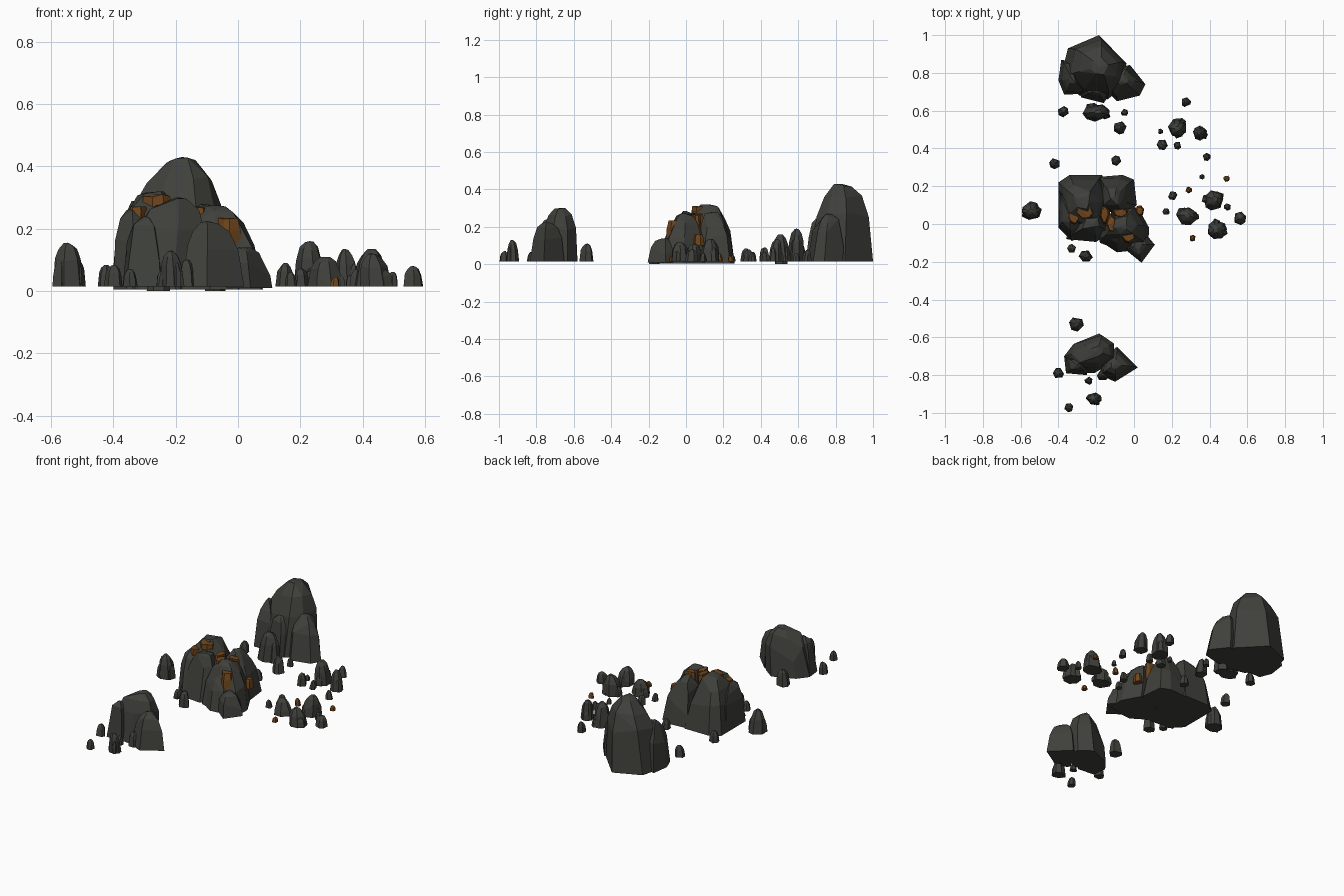
import bpy, bmesh, math, random
from mathutils import Vector

if "Cube" in bpy.data.objects:
    bpy.data.objects.remove(bpy.data.objects["Cube"])

random.seed(7)


def material(name, rgb):
    m = bpy.data.materials.new(name)
    m.diffuse_color = (*rgb, 1)
    m.use_nodes = True
    m.node_tree.nodes["Principled BSDF"].inputs["Base Color"].default_value = m.diffuse_color
    return m


STONE = material("dark_stone", (0.05, 0.052, 0.044))
EMBER = material("ember_stone", (0.16, 0.06, 0.012))
PROFILE = [(0, 1), (.3, .97), (.6, .86), (.84, .62), (1, .28)]


def rock(name, outline, peak, h, z0=.015, profile=PROFILE, jitter=.04, mat=STONE):
    """Faceted boulder: the footprint shrinks in rings towards its peak."""
    pts = [Vector(p) for p in outline]
    c = sum(pts, Vector((0, 0))) / len(pts)
    bm = bmesh.new()
    for t, s in profile:
        mid = c.lerp(Vector(peak), t)
        for p in pts:
            k = s * (1 if t == 0 else 1 - jitter + random.uniform(-1, 1) * jitter)
            q = mid + (p - c) * k
            dz = random.uniform(-.05, .05) if 0 < t < 1 else 0
            if t == 1:
                dz = -random.uniform(0, .05)
            bm.verts.new((q.x, q.y, z0 + (h - z0) * (t + dz)))
    bm.verts.new((peak[0], peak[1], h))
    r = bmesh.ops.convex_hull(bm, input=bm.verts)
    junk = [g for g in r["geom_interior"] if isinstance(g, bmesh.types.BMVert)]
    bmesh.ops.delete(bm, geom=junk, context='VERTS')
    bmesh.ops.dissolve_limit(bm, angle_limit=math.radians(9), verts=bm.verts, edges=bm.edges)
    bmesh.ops.recalc_face_normals(bm, faces=bm.faces)
    me = bpy.data.meshes.new(name)
    bm.to_mesh(me)
    bm.free()
    me.materials.append(mat)
    ob = bpy.data.objects.new(name, me)
    bpy.context.collection.objects.link(ob)
    return ob


def ring(x, y, rx, ry, n):
    a0 = random.uniform(0, 6.28)
    out = []
    for i in range(n):
        a = a0 + (i + random.uniform(-.25, .25)) * 2 * math.pi / n
        out.append((x + rx * math.cos(a), y + ry * math.sin(a)))
    return out


def stone(name, x, y, r, h=None, ry=None, z0=.015, mat=STONE):
    """Loose stone: a main block, with lower chunks on its side when large."""
    h, ry = h or r * 2.3 + .015, ry or r
    big = r > .04
    k = .88 if big else 1
    rock(name, ring(x, y, r * k, ry * k, 7 if big else 6),
         (x + random.uniform(-.15, .15) * r, y + random.uniform(-.15, .15) * ry), h, z0, mat=mat)
    if big:
        a = random.uniform(0, 6.28)
        for i in range(2):
            b = a + i * 2.4
            cx, cy = x + .52 * r * math.cos(b), y + .52 * ry * math.sin(b)
            rock(name + "_chunk", ring(cx, cy, r * .5, ry * .5, 5),
                 (cx, cy), h * random.uniform(.5, .75), z0, mat=mat)


# Back outcrop
rock("back_tall_rock", [(-.185, 1), (-.35, .93), (-.39, .77), (-.29, .68), (-.14, .66),
                        (-.06, .72), (-.04, .85)], (-.18, .83), .43)
rock("back_side_rock", [(.06, .74), (.03, .68), (-.09, .65), (-.15, .71), (-.1, .82), (-.02, .84)],
     (-.06, .76), .27)
rock("back_left_slab", [(-.4, .76), (-.385, .87), (-.3, .85), (-.25, .69), (-.37, .685)],
     (-.33, .77), .29)
rock("back_front_slab", [(-.28, .67), (-.16, .64), (-.12, .7), (-.2, .76), (-.29, .73)],
     (-.2, .71), .25)

# Front outcrop
rock("front_tall_rock", [(-.185, -.58), (-.32, -.635), (-.37, -.70), (-.36, -.78), (-.21, -.79),
                         (-.105, -.725), (-.11, -.635)], (-.2, -.675), .30)
rock("front_side_rock", [(-.09, -.65), (.02, -.76), (-.1, -.835), (-.18, -.8), (-.17, -.71)],
     (-.1, -.745), .225)
rock("front_left_slab", [(-.37, -.7), (-.36, -.79), (-.25, -.8), (-.24, -.7)], (-.3, -.745), .24)

# Central outcrop: overlapping domes
DOME = [(0, 1), (.25, .96), (.5, .86), (.75, .66), (.92, .42), (1, .22)]
rock("centre_main_rock", [(-.4, .22), (-.34, .26), (-.17, .26), (-.11, .12), (-.16, -.04), (-.25, -.06),
                          (-.4, 0)], (-.27, .11), .32, .005, DOME)
rock("centre_left_slab", [(-.4, .18), (-.4, -.02), (-.33, -.09), (-.25, -.06), (-.28, .1)],
     (-.34, .04), .265, .005)
rock("centre_front_dome", [(-.36, -.08), (-.2, -.095), (-.14, -.05), (-.16, .06), (-.32, .05)],
     (-.22, .0), .285, .005, DOME)
rock("centre_back_rock", [(-.18, .25), (-.06, .26), (0, .235), (.015, .1), (-.05, .04), (-.18, .08)],
     (-.1, .15), .28, .005, DOME)
rock("centre_right_rock", [(-.19, -.06), (-.12, .06), (.02, .09), (.08, -.02), (.075, -.12), (-.07, -.14),
                           (-.18, -.1)], (-.07, -.01), .275, .005, DOME)
rock("centre_low_dome", [(-.18, -.09), (-.09, -.15), (.0, -.14), (.03, -.04), (-.1, 0)],
     (-.08, -.06), .2, .005)
rock("centre_toe_rock", [(.11, -.11), (.04, -.205), (-.04, -.14), (-.02, -.06), (.06, -.05)],
     (.02, -.11), .14, .01)

# Ember stone showing in the seams of the central outcrop
FLAT = [(0, 1), (.7, .9), (1, .7)]
for i, (x, y, rx, ry, h) in enumerate([
        (-.26, .065, .065, .05, .312), (-.32, .05, .04, .07, .272), (-.12, .0, .03, .06, .272),
        (-.155, .05, .03, .06, .275), (-.07, .06, .05, .03, .268), (-.03, -.06, .05, .05, .235),
        (.03, .07, .025, .03, .16)]):
    rock("ember_seam_%d" % i, ring(x, y, rx, ry, 7), (x, y), h, .1, FLAT, mat=EMBER)

# Loose stones: x, y, radius, height, depth radius, base height
STONES = [
    (-.2, .59, .083, .19, .055), (-.375, .595, .03), (-.075, .51, .036, .1, .036, 0), (-.05, .59, .02),
    (.275, .645, .027), (.23, .51, .058, .16), (.35, .48, .044, .135), (.15, .42, .03, .09),
    (.23, .415, .022), (.14, .49, .015), (.385, .355, .022), (.36, .25, .015),
    (.205, .15, .025), (.28, .04, .066, .11, .055), (.42, .125, .062, .135), (.44, -.03, .06, .12),
    (.56, .03, .036, .08), (.17, .065, .02), (.495, .09, .02),
    (-.42, .32, .03), (-.095, .335, .028), (-.543, .07, .058, .155), (-.33, -.13, .024),
    (-.255, -.17, .038, .095, .032, 0),
    (-.305, -.53, .04, .11), (-.4, -.79, .03), (-.24, -.83, .022), (-.165, -.8, .032, .1),
    (-.345, -.972, .025, .07), (-.21, -.925, .046, .13, .038)]
for i, s in enumerate(STONES):
    stone("loose_stone_%d" % i, *s)

# Small ember stones
for i, (x, y, h) in enumerate([(.49, .24, .045), (.29, .18, .06), (.31, -.075, .045)]):
    stone("ember_stone_%d" % i, x, y, .018, h, mat=EMBER)
